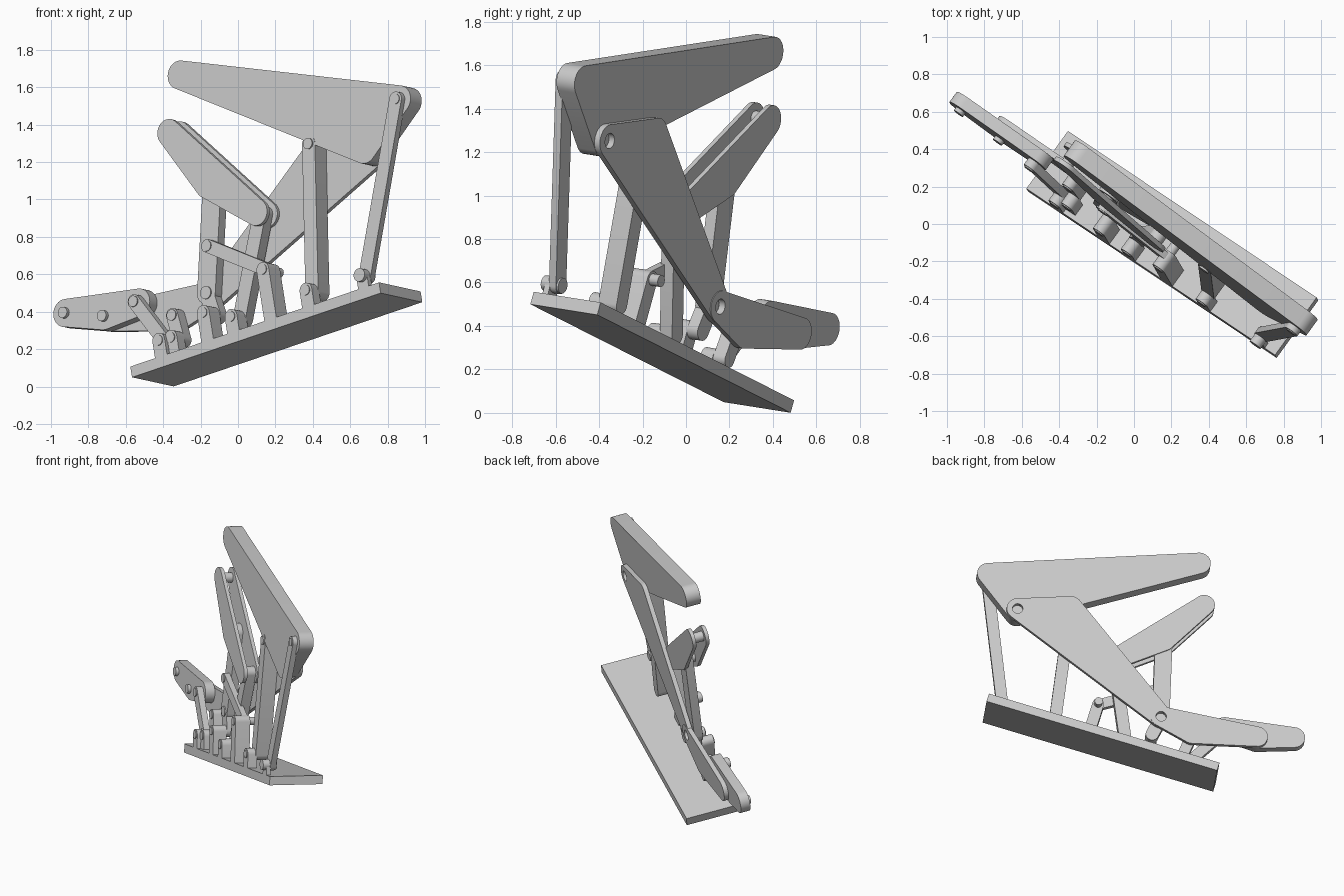
import bpy, math
from mathutils import Vector, Matrix
from mathutils.geometry import convex_hull_2d

if "Cube" in bpy.data.objects:
    bpy.data.objects.remove(bpy.data.objects["Cube"])

# Mechanism frame: U along the base, V up from the base, W towards the back
U = Vector((0.800, -0.5355, 0.271)).normalized()
W = Vector((0.574, 0.809, -0.13))
W = (W - U * W.dot(U)).normalized()
V = U.cross(W)

grey = bpy.data.materials.new("plain_grey")
grey.diffuse_color = (0.6, 0.6, 0.6, 1)
grey.use_nodes = True
grey.node_tree.nodes["Principled BSDF"].inputs["Base Color"].default_value = grey.diffuse_color


def circle(c, r, n=32):
    return [(c[0] + r * math.cos(2 * math.pi * i / n),
             c[1] + r * math.sin(2 * math.pi * i / n)) for i in range(n)]


def slab(name, outline, d0, d1, holes=()):
    """Extrude an outline in the U-V plane from depth d0 to d1."""
    cu = bpy.data.curves.new(name, 'CURVE')
    cu.dimensions, cu.fill_mode = '2D', 'BOTH'
    cu.extrude = (d1 - d0) / 2
    for loop in [outline, *holes]:
        sp = cu.splines.new('POLY')
        sp.points.add(len(loop) - 1)
        for p, (a, b) in zip(sp.points, loop):
            p.co = (a, b, 0, 1)
        sp.use_cyclic_u = True
    ob = bpy.data.objects.new(name, cu)
    bpy.context.collection.objects.link(ob)
    m = Matrix((U, V, -W)).transposed().to_4x4()
    m.translation = W * (d0 + d1) / 2
    ob.matrix_world = m
    bpy.ops.object.select_all(action='DESELECT')
    ob.select_set(True)
    bpy.context.view_layer.objects.active = ob
    bpy.ops.object.convert(target='MESH')
    ob = bpy.context.object
    bpy.ops.object.mode_set(mode='EDIT')
    bpy.ops.mesh.select_all(action='SELECT')
    bpy.ops.mesh.remove_doubles(threshold=0.0001)
    bpy.ops.mesh.normals_make_consistent(inside=False)
    bpy.ops.object.mode_set(mode='OBJECT')
    bpy.ops.object.shade_smooth_by_angle(angle=math.radians(30))
    ob.data.materials.clear()
    ob.data.materials.append(grey)
    return ob


def link(name, pivots, r, d0, d1, holes=()):
    """Rounded bar or plate wrapped around its pivots."""
    pts = [p for c in pivots for p in circle(c, r)]
    hull = [pts[i] for i in convex_hull_2d([Vector(p) for p in pts])]
    slab(name, hull, d0, d1, [circle(c, 0.036, 24) for c in holes])


def pin(name, c, d0, d1, r=0.03):
    slab(name, circle(c, r, 24), d0, d1)


def post(name, c, d0, d1, r=0.04):
    """Bearing post standing on the base with a rounded top."""
    top = [(c[0] + r * math.cos(t * math.pi / 12),
            c[1] + r * math.sin(t * math.pi / 12)) for t in range(13)]
    slab(name, top + [(c[0] - r, 0.23), (c[0] + r, 0.23)], d0, d1)
    pin(name + "_pin", c, d0 - 0.006, d1 + 0.05, 0.028)


# Pivots in the mechanism plane
tip, crown, elbow = (0.03, 1.72), (1.398, 1.192), (1.129, 0.99)
rock_top, knee = (0.782, 1.12), (-0.042, 0.524)
toe_a, toe_b, toe_c, foot_b = (-0.96, 0.672), (-0.715, 0.585), (-0.482, 0.595), (-0.282, 0.467)
fin_a, fin_b, fin_c, mid = (-0.09, 1.43), (0.10, 1.083), (0.388, 0.846), (0.035, 0.76)
g1, g2, g3, g4 = (-0.328, 0.326), (-0.265, 0.328), (-0.018, 0.394), (0.155, 0.323)
g5, g6, g7 = (0.403, 0.516), (0.656, 0.328), (1.026, 0.305)

# Base plate
slab("base", [(-0.533, 0.177), (1.129, 0.177), (1.129, 0.237), (-0.533, 0.237)], -0.196, 0.187)

# Upper arm and large back plate
link("upper_arm", [tip, crown, elbow], 0.077, -0.138, -0.035)
link("back_plate", [elbow, rock_top, knee], 0.076, -0.035, -0.004, [elbow, knee])

# Right drive link and rocker
link("drive_link", [crown, g7], 0.04, -0.17, -0.13)
pin("drive_link_pin", crown, -0.175, -0.1, 0.028)
link("rocker", [rock_top, g6], 0.042, -0.14, -0.036)
pin("rocker_pin", rock_top, -0.15, -0.1, 0.03)

# Foot plate and toe link
link("foot_plate", [knee, foot_b, toe_b], 0.074, -0.032, 0.0, [knee])
link("toe", [toe_a, toe_b, toe_c], 0.075, -0.1, -0.032)
for i, c in enumerate((toe_a, toe_b)):
    pin(f"toe_pin_{i}", c, -0.122, -0.06)
link("toe_link", [toe_c, g1], 0.038, -0.145, -0.1)
pin("toe_link_pin", toe_c, -0.152, -0.1)
link("foot_link", [foot_b, g2], 0.038, -0.1, -0.032)
pin("foot_link_pin", foot_b, -0.107, -0.05)

# Upright, with its short stay and ground link
link("upright", [knee, fin_b], 0.06, -0.1, -0.04)
pin("knee_pin", knee, -0.108, -0.05, 0.035)
link("knee_link", [knee, g3], 0.045, -0.1, -0.04)
link("stay", [mid, g5], 0.036, -0.14, -0.1)
pin("stay_pin", mid, -0.146, -0.09)

# Twin fin plates and the link that drives them
link("fin_front", [fin_a, fin_b, fin_c], 0.072, -0.15, -0.125)
link("fin_back", [fin_a, fin_b, fin_c], 0.072, -0.055, -0.03)
for i, c in enumerate((fin_a, fin_b, fin_c)):
    pin(f"fin_pin_{i}", c, -0.14, -0.045, 0.035)
link("fin_link", [fin_c, g4], 0.042, -0.12, -0.05)

# Bearing posts along the front of the base
for name, c, d0, d1 in (("post_1", g1, -0.196, -0.14), ("post_2", g2, -0.17, -0.1),
                        ("post_3", g3, -0.196, -0.1), ("post_4", g4, -0.196, -0.11),
                        ("post_5", g5, -0.196, -0.09), ("post_6", g6, -0.196, -0.13)):
    post(name, c, d0, d1)
link("post_7_boss", [g7], 0.036, -0.22, -0.12)
slab("post_7", [(0.99, 0.23), (1.06, 0.23), (1.06, 0.3), (0.99, 0.3)], -0.196, -0.165)
